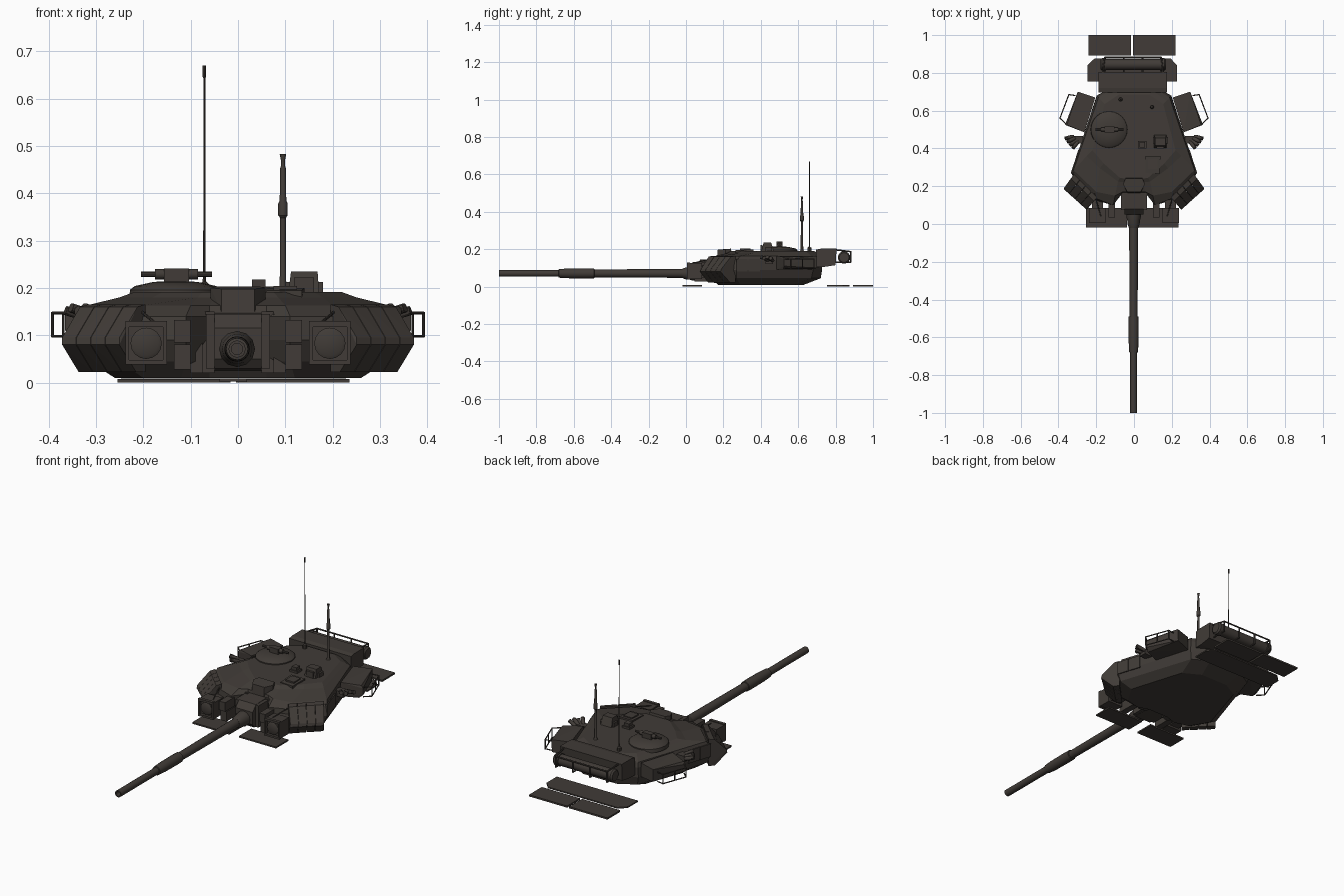
import bpy, bmesh, math
from mathutils import Vector, Matrix

paint = bpy.data.materials.new("dark_brown_grey")
paint.diffuse_color = (0.052, 0.044, 0.038, 1)


def finish(name, bm, smooth=False):
    bmesh.ops.recalc_face_normals(bm, faces=bm.faces)
    me = bpy.data.meshes.new(name)
    bm.to_mesh(me)
    bm.free()
    me.materials.append(paint)
    ob = bpy.data.objects.new(name, me)
    bpy.context.collection.objects.link(ob)
    if smooth:
        bpy.ops.object.select_all(action='DESELECT')
        bpy.context.view_layer.objects.active = ob
        ob.select_set(True)
        bpy.ops.object.shade_smooth_by_angle(angle=math.radians(35))
    return ob


def solid(name, pts):
    """Convex block around the given corners."""
    bm = bmesh.new()
    for p in pts:
        bm.verts.new(p)
    bmesh.ops.convex_hull(bm, input=bm.verts)
    bmesh.ops.dissolve_limit(bm, angle_limit=0.01, verts=bm.verts, edges=bm.edges)
    return finish(name, bm)


def box(name, x0, x1, y0, y1, z0, z1):
    return solid(name, [(x, y, z) for x in (x0, x1) for y in (y0, y1) for z in (z0, z1)])


def prism(name, outline, z0, z1):
    return solid(name, [(x, y, z) for x, y in outline for z in (z0, z1)])


def lathe(name, profile, origin, axis, n=16):
    """Closed turned part; profile is (distance along axis, radius)."""
    rot = Vector(axis).to_track_quat('Z', 'Y').to_matrix().to_4x4()
    m = Matrix.Translation(origin) @ rot
    bm = bmesh.new()
    rings = [[bm.verts.new(m @ Vector((r * math.cos(2 * math.pi * i / n),
              r * math.sin(2 * math.pi * i / n), d))) for i in range(n)] for d, r in profile]
    for a, b in zip(rings, rings[1:]):
        for i in range(n):
            bm.faces.new((a[i], a[(i + 1) % n], b[(i + 1) % n], b[i]))
    bm.faces.new(rings[0])
    bm.faces.new(rings[-1])
    return finish(name, bm, True)


def rod(name, a, b, r=0.004, n=8):
    d = Vector(b) - Vector(a)
    return lathe(name, [(0, r), (d.length, r)], a, d, n)


def rail(name, pts, r=0.004):
    for a, b in zip(pts, pts[1:]):
        rod(name, a, b, r)


# Turret shell: mirrored outline lofted through height levels
levels = [
    (0.01, [(.06, .19), (.12, .17), (.20, .19), (.26, .29), (.17, .58), (.08, .63)]),
    (0.045, [(.06, .165), (.11, .14), (.25, .15), (.315, .27), (.185, .67), (.10, .72)]),
    (0.09, [(.06, .165), (.11, .10), (.26, .14), (.333, .27), (.197, .68), (.11, .728)]),
    (0.14, [(.06, .165), (.11, .10), (.24, .15), (.33, .278), (.195, .68), (.11, .728)]),
    (0.163, [(.06, .17), (.10, .15), (.20, .17), (.32, .285), (.188, .67), (.11, .72)]),
    (0.18, [(.05, .22), (.085, .225), (.18, .295), (.25, .36), (.172, .652), (.10, .705)]),
    (0.191, [(.05, .24), (.075, .245), (.16, .32), (.22, .39), (.155, .635), (.08, .685)])]
bm = bmesh.new()
rings = []
for z, half in levels:
    loop = half + [(-x, y) for x, y in reversed(half)]
    rings.append([bm.verts.new((x, y, z)) for x, y in loop])
for a, b in zip(rings, rings[1:]):
    for i in range(len(a)):
        j = (i + 1) % len(a)
        bm.faces.new((a[i], a[j], b[j], b[i]))
bm.faces.new(rings[0])
bm.faces.new(rings[-1])
finish("turret_shell", bm)

# Gun barrel with sleeve and hollow muzzle
lathe("gun_barrel", [(0, .024), (.49, .021), (.491, .026), (.53, .027), (.63, .026), (.68, .023),
                     (.681, .018), (1.0, .018), (1.0, .012), (.95, .012)], (-.002, 0, .071), (0, -1, 0), 16)
lathe("gun_collar", [(0, .038), (.045, .038), (.06, .034), (.08, .032), (.10, .025)],
      (-.002, .08, .071), (0, -1, 0), 12)

# Mantlet and its cheeks
solid("mantlet", [(x, y, z) for x in (-.05, .05) for y, z in
                  ((.065, .03), (.05, .05), (.05, .115), (.08, .145), (.20, .15), (.20, .025))])
for s in (-1, 1):
    box("mantlet_cheek", s * .05, s * .068, .075, .175, .03, .145)
    box("mantlet_side_bracket", s * .05, s * .075, .155, .18, .02, .15)

# Roof block behind the gun
solid("gun_roof_block", [(-.058, .21, .155), (.058, .21, .155), (-.035, .165, .15), (.035, .165, .15),
                         (-.058, .21, .2), (.058, .21, .2), (-.035, .17, .198), (.035, .17, .198),
                         (-.045, .245, .18), (.045, .245, .18), (-.045, .24, .203), (.045, .24, .203)])

for s in (-1, 1):
    # Wedge armour bricks at the front corners
    tip0, tip1 = Vector((.25, .075, .08)), Vector((.372, .185, .08))
    back0, back1 = Vector((.195, .14, 0)), Vector((.318, .265, 0))
    n = 4
    for i in range(n):
        pts = []
        for f in ((i + .02) / n, (i + .98) / n):
            t, b = tip0.lerp(tip1, f), back0.lerp(back1, f)
            pts += [t, t + Vector((0, .005, .015)), (b.x, b.y, .165), (b.x, b.y, .022),
                    t.lerp(b, .65).xy.to_3d() + Vector((0, 0, .022)),
                    t.lerp(b, .7).xy.to_3d() + Vector((0, 0, .16))]
        solid("wedge_armour_brick", [(s * p[0], p[1], p[2]) for p in pts])
    # Side bricks following the widest edge
    for i in range(2):
        ya, yb = .27 + i * .065, .33 + i * .065
        edge = lambda y: .335 - (y - .27) * .33
        prism("side_armour_brick", [(s * edge(ya), ya), (s * edge(yb), yb),
              (s * (edge(ya) - .05), ya), (s * (edge(yb) - .05), yb)], .08, .148)
    # Inner armour blocks beside the gun
    box("inner_armour_upper", s * .10, s * .135, .035, .13, .085, .132)
    box("inner_armour_lower", s * .10, s * .135, .045, .15, .028, .08)
    box("inner_armour_post", s * .075, s * .10, .15, .18, .02, .145)

    # Box searchlights with frame, lens and mount
    box("searchlight_box", s * .15, s * .238, .02, .085, .04, .126)
    for x0, x1, z0, z1 in ((.15, .238, .118, .130), (.15, .238, .038, .048),
                           (.15, .158, .048, .118), (.23, .238, .048, .118)):
        box("searchlight_frame", s * x0, s * x1, .005, .021, z0, z1)
    lathe("searchlight_lens", [(0, .033), (.008, .033), (.012, .026)], (s * .194, .021, .083), (0, -1, 0))
    box("searchlight_mount", s * .165, s * .222, .08, .16, .05, .115)
    rod("searchlight_brace", (s * .175, .04, .126), (s * .21, .16, .155), .003)

    # Loose front ground plates
    c = -.01
    box("front_ground_plate", c + s * .028, c + s * .245, -.018, .085, 0, .008)

    # Angled side storage bins and their rails
    solid("side_bin", [(s * x, y, z) for x, y, z in
          ((.298, .70, .165), (.205, .67, .165), (.262, .485, .165), (.355, .525, .158), (.295, .70, .10),
           (.365, .525, .145), (.365, .525, .11), (.345, .52, .092), (.205, .67, .092), (.262, .485, .092))])
    for z in (.098, .147):
        rail("bin_rail", [(s * .31, .68, z), (s * .345, .685, z), (s * .392, .56, z), (s * .36, .53, z)], .003)
    for x, y in ((.345, .685), (.369, .622), (.392, .56)):
        rod("bin_rail_post", (s * x, y, .096), (s * x, y, .149), .003)

    # Smoke tubes
    box("smoke_tube_bracket", s * .27, s * .318, .425, .465, .12, .15)
    for i in range(4):
        a = math.radians(15 + 12 * i)
        lathe("smoke_tube", [(0, .007), (.01, .010), (.05, .010)],
              (s * (.318 - i * .008), .465 - i * .009, .138 + .006 * (i % 2)),
              (s * math.cos(a), -math.sin(a), .3), 10)

# Commander cupola with hatch and top gun mount
lathe("cupola", [(0, .098), (.018, .096), (.026, .086), (.034, .05), (.036, .03)], (-.132, .5, .178), (0, 0, 1), 24)
box("cupola_sight", -.156, -.104, .485, .515, .205, .241)
lathe("cupola_crossbar", [(0, .006), (.15, .006)], (-.205, .5, .229), (1, 0, 0), 10)
lathe("cupola_crossbar_core", [(0, .011), (.09, .011)], (-.175, .5, .229), (1, 0, 0), 12)

# Gunner sight, periscope and hatch
solid("gunner_sight", [(x, y, z) for x, dx in ((.105, .007), (.172, -.004)) for x, y, z in
      ((x, .40, .18), (x + dx, .415, .235), (x + dx, .455, .235), (x, .475, .18))])
box("gunner_sight_hood", .10, .18, .425, .46, .18, .212)
box("gunner_sight_window", .118, .16, .399, .41, .19, .222)
box("periscope", .03, .058, .405, .435, .18, .218)
box("periscope_base", .022, .066, .40, .44, .18, .202)
solid("gunner_hatch", [(.06, .27, .17), (.135, .265, .17), (.14, .36, .18), (.06, .36, .18),
                       (.06, .27, .195), (.135, .265, .195), (.14, .36, .2), (.06, .36, .2)])
box("gunner_hatch_lid", .075, .125, .29, .345, .19, .204)

# Whip antenna and sensor mast
lathe("whip_antenna", [(0, .011), (.02, .01), (.025, .004), (.04, .0025), (.455, .002), (.457, .0035), (.482, .0035)],
      (-.071, .66, .188), (0, 0, 1), 8)
lathe("sensor_mast", [(0, .012), (.01, .007), (.16, .006), (.165, .01), (.19, .01), (.197, .007),
                      (.265, .006), (.27, .004), (.28, .004), (.295, .007)], (.095, .62, .188), (0, 0, 1), 12)

# Rear storage bin with a rail behind
solid("rear_bin", [(x, y, z) for x in (-.187, .175) for y, z in
                   ((.695, .198), (.695, .105), (.735, .105), (.80, .115), (.805, .203), (.72, .203))])
rail("rear_bin_rail", [(-.165, .80, .197), (-.155, .882, .187), (.145, .882, .187), (.155, .80, .197)])
for x in (-.155, -.055, .045, .145):
    rail("rear_rail_post", [(x, .882, .187), (x, .882, .13), (x, .80, .13)])

# Snorkel roll carried across the back
lathe("snorkel_roll", [(0, .026), (.008, .033), (.03, .033), (.031, .029), (.315, .029),
                       (.316, .033), (.34, .033), (.348, .026)], (-.178, .845, .156), (1, 0, 0), 16)

# Loose rear ground plates
prism("rear_ground_plate_wide", [(-.247, .755), (.228, .755), (.228, .84), (.195, .875),
                                 (-.21, .875), (-.247, .84)], .002, .009)
box("rear_ground_plate_left", -.24, -.016, .893, 1.0, 0, .009)
box("rear_ground_plate_right", -.004, .219, .893, 1.0, 0, .009)
